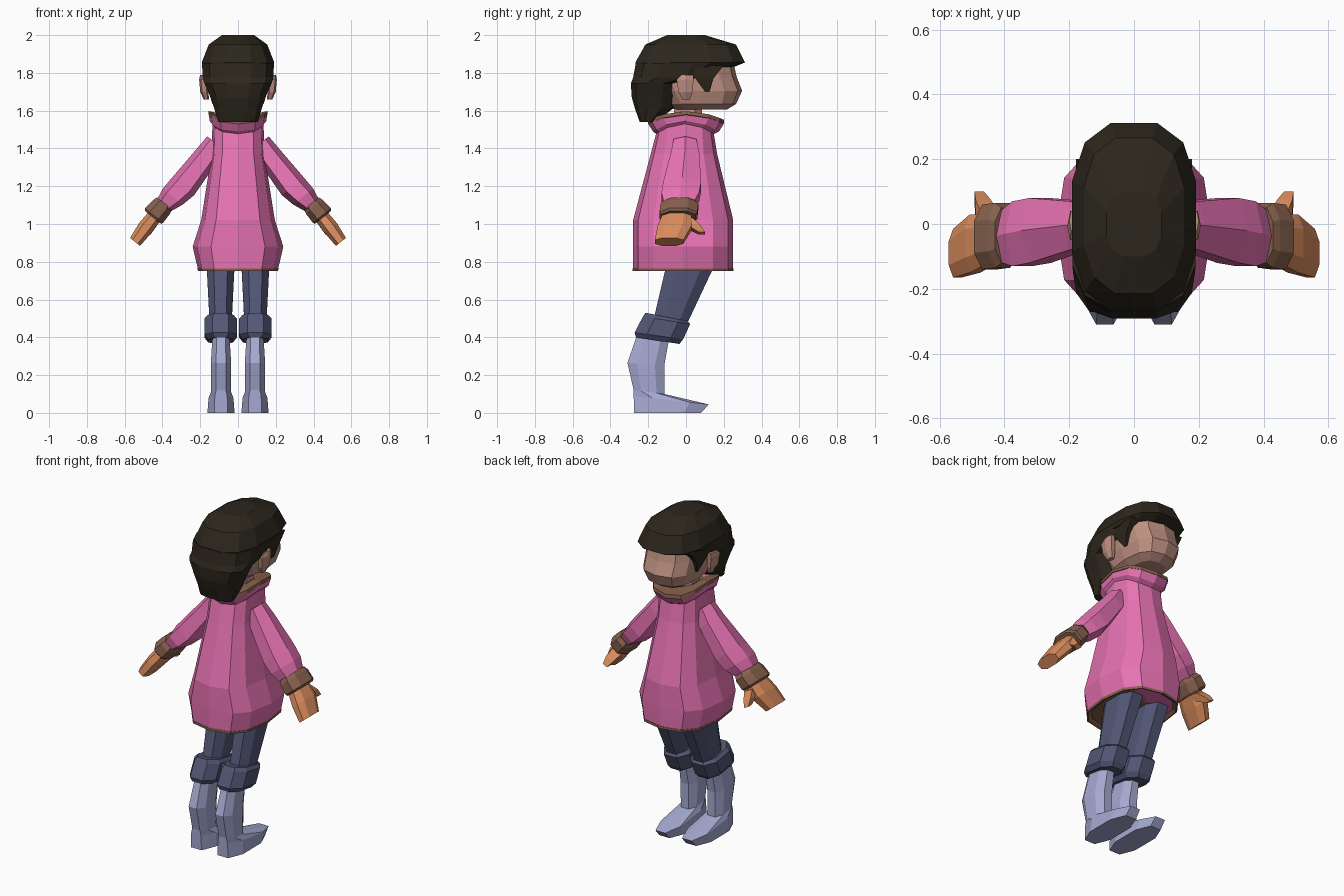
import bpy, bmesh
from math import cos, sin, pi, copysign
from mathutils import Vector


def material(name, rgb):
    m = bpy.data.materials.new(name)
    m.diffuse_color = (*rgb, 1)
    return m


PINK = material("pink_cloth", (0.80, 0.17, 0.45))
BROWN = material("brown_trim", (0.24, 0.12, 0.075))
SKIN = material("face_skin", (0.52, 0.28, 0.22))
HAND = material("hand_orange", (0.70, 0.26, 0.11))
HAIR = material("dark_hair", (0.025, 0.020, 0.012))
NAVY = material("navy_cloth", (0.085, 0.095, 0.18))
BOOT = material("pale_boot", (0.38, 0.40, 0.64))


def shape(n, turn, e):
    """Unit polygon between a circle (e=1) and a square (e near 0)."""
    pts = []
    for i in range(n):
        a = 2 * pi * (i + turn) / n
        pts.append([copysign(abs(f) ** e, f) if abs(f) > 1e-6 else 0 for f in (cos(a), sin(a))])
    mu, mv = (max(abs(p[k]) for p in pts) for k in (0, 1))
    return [(u / mu, v / mv) for u, v in pts]


def level(outline, z, hw, y0, y1, cx=0, z_front=None, sag=0):
    """Level or tilted ring spanning cx +- hw and y0..y1; sag drops its ends."""
    zf = z if z_front is None else z_front
    return [Vector((cx + hw * u, (y0 + y1) / 2 + v * (y1 - y0) / 2,
                    z + (zf - z) * (v + 1) / 2 - sag * v * v)) for u, v in outline]


def limb(outline, c, hn, hy, n=(0.78, 0, 0.62)):
    """Ring across an arm, hn thick along n and hy along y."""
    return [Vector(c) + Vector(n) * hn * u + Vector((0, 1, 0)) * hy * v for u, v in outline]


def loft(name, rings, mat, mirror=False):
    bm = bmesh.new()
    loops = [[bm.verts.new(p) for p in r] for r in rings]
    n = len(loops[0])
    for a, b in zip(loops, loops[1:]):
        for i in range(n):
            j = (i + 1) % n
            bm.faces.new((a[i], a[j], b[j], b[i]))
    bm.faces.new(loops[0])
    bm.faces.new(loops[-1])
    bmesh.ops.recalc_face_normals(bm, faces=bm.faces)
    me = bpy.data.meshes.new(name)
    bm.to_mesh(me)
    bm.free()
    me.materials.append(mat)
    ob = bpy.data.objects.new(name, me)
    bpy.context.collection.objects.link(ob)
    if mirror:
        ob.modifiers.new("mirror", 'MIRROR').use_mirror_merge = False
    return ob


ROUND = shape(12, 0, 0.75)
FLAT12 = shape(12, 0.5, 0.75)
OCT = shape(8, 0.5, 0.8)
HEX = shape(6, 0, 0.8)
BOX = shape(4, 0.5, 1)

# Coat, hem trim and collar
loft("coat", [level(ROUND, *r) for r in (
    (0.765, 0.213, -0.28, 0.25), (0.88, 0.24, -0.28, 0.25), (1.02, 0.195, -0.28, 0.25),
    (1.37, 0.14, -0.187, 0.165))] + [level(ROUND, 1.54, 0.135, -0.155, 0.145, sag=0.05)], PINK)
loft("hem_trim", [level(ROUND, 0.79, 0.16, -0.22, 0.19), level(ROUND, 0.75, 0.205, -0.275, 0.245),
                  level(ROUND, 0.75, 0.212, -0.282, 0.252),
                  level(ROUND, 0.765, 0.215, -0.282, 0.252)], BROWN)
loft("collar", [level(ROUND, 1.53, 0.135, -0.155, 0.145, sag=0.055),
                level(ROUND, 1.545, 0.15, -0.175, 0.175, sag=0.055),
                level(ROUND, 1.58, 0.155, -0.20, 0.20, sag=0.05)], PINK)
loft("collar_rim", [level(ROUND, 1.58, 0.157, -0.202, 0.202, sag=0.05),
                    level(ROUND, 1.597, 0.155, -0.20, 0.20, sag=0.045),
                    level(ROUND, 1.585, 0.09, -0.11, 0.12, sag=0.03)], BROWN)

# Head, neck and ears
loft("neck", [level(OCT, 1.50, 0.075, -0.07, 0.09), level(OCT, 1.66, 0.07, -0.06, 0.08)], SKIN)
loft("head", [level(ROUND, *r) for r in (
    (1.605, 0.09, -0.06, 0.215), (1.635, 0.135, -0.10, 0.265), (1.705, 0.158, -0.15, 0.297),
    (1.78, 0.162, -0.18, 0.268), (1.86, 0.16, -0.18, 0.25))], SKIN)
loft("ear", [level(HEX, z, hw, y0, y1, cx) for z, hw, y0, y1, cx in (
    (1.66, 0.014, -0.02, 0.02, 0.168), (1.70, 0.022, -0.04, 0.035, 0.178),
    (1.765, 0.022, -0.05, 0.04, 0.184), (1.79, 0.014, -0.02, 0.04, 0.186))], SKIN, True)

# Hair: crown with fringe, back lock, sideburns
loft("hair_crown", [level(FLAT12, *r) for r in (
    (1.83, 0.185, -0.265, 0.25), (1.855, 0.192, -0.268, 0.312),
    (1.95, 0.155, -0.215, 0.265), (2.0, 0.085, -0.10, 0.10))], HAIR)
loft("hair_back", [level(FLAT12, *r) for r in (
    (1.54, 0.105, -0.245, -0.16), (1.61, 0.125, -0.27, -0.07), (1.67, 0.145, -0.287, -0.05),
    (1.745, 0.178, -0.292, -0.04), (1.775, 0.188, -0.28, 0.13), (1.85, 0.19, -0.266, 0.17))], HAIR)
loft("hair_sideburn", [level(BOX, z, hw, y0, y1, cx) for z, hw, y0, y1, cx in (
    (1.70, 0.012, 0.10, 0.125, 0.145), (1.77, 0.022, 0.05, 0.145, 0.153),
    (1.84, 0.024, 0.02, 0.20, 0.155))], HAIR, True)

# Arms with cuffs, hands and thumbs
loft("sleeve", [limb(HEX, c, hn, hy) for c, hn, hy in (
    ((0.12, -0.005, 1.43), 0.055, 0.06), ((0.17, -0.005, 1.355), 0.065, 0.075),
    ((0.29, -0.02, 1.20), 0.075, 0.10), ((0.345, -0.03, 1.145), 0.068, 0.10),
    ((0.40, -0.04, 1.09), 0.045, 0.075))], PINK, True)
loft("cuff", [limb(OCT, c, hn, hy) for c, hn, hy in (
    ((0.39, -0.035, 1.11), 0.05, 0.085), ((0.405, -0.035, 1.09), 0.058, 0.10),
    ((0.445, -0.04, 1.045), 0.062, 0.10), ((0.45, -0.04, 1.035), 0.055, 0.09))], BROWN, True)
loft("hand", [limb(OCT, c, hn, hy) for c, hn, hy in (
    ((0.435, -0.045, 1.05), 0.038, 0.075), ((0.49, -0.06, 0.98), 0.042, 0.09),
    ((0.545, -0.09, 0.905), 0.034, 0.075))], HAND, True)
loft("thumb", [limb(BOX, c, hn, hy, (0.9, 0, 0.43)) for c, hn, hy in (
    ((0.445, 0.00, 1.02), 0.03, 0.035), ((0.465, 0.04, 0.985), 0.026, 0.035),
    ((0.478, 0.085, 0.95), 0.016, 0.016))], HAND, True)

# Legs, knee cuffs and boots
LX = 0.092
loft("trouser_leg", [level(OCT, 0.80, 0.075, -0.10, 0.16, LX),
                     level(OCT, 0.48, 0.058, -0.175, 0.0, LX, 0.46)], NAVY, True)
loft("knee_cuff", [level(OCT, z, hw, y0, y1, LX, zf) for z, zf, hw, y0, y1 in (
    (0.53, 0.485, 0.068, -0.215, 0.01), (0.51, 0.47, 0.086, -0.228, 0.022),
    (0.425, 0.39, 0.086, -0.272, -0.015), (0.40, 0.365, 0.066, -0.265, -0.035))], NAVY, True)
loft("boot", [level(OCT, z, hw, y0, y1, 0.09, zf) for z, zf, hw, y0, y1 in (
    (0, 0, 0.072, -0.275, 0.08), (0.09, 0.045, 0.066, -0.277, 0.12),
    (0.12, 0.10, 0.052, -0.277, -0.115), (0.265, 0.25, 0.054, -0.31, -0.115),
    (0.41, 0.39, 0.045, -0.26, -0.09))], BOOT, True)
